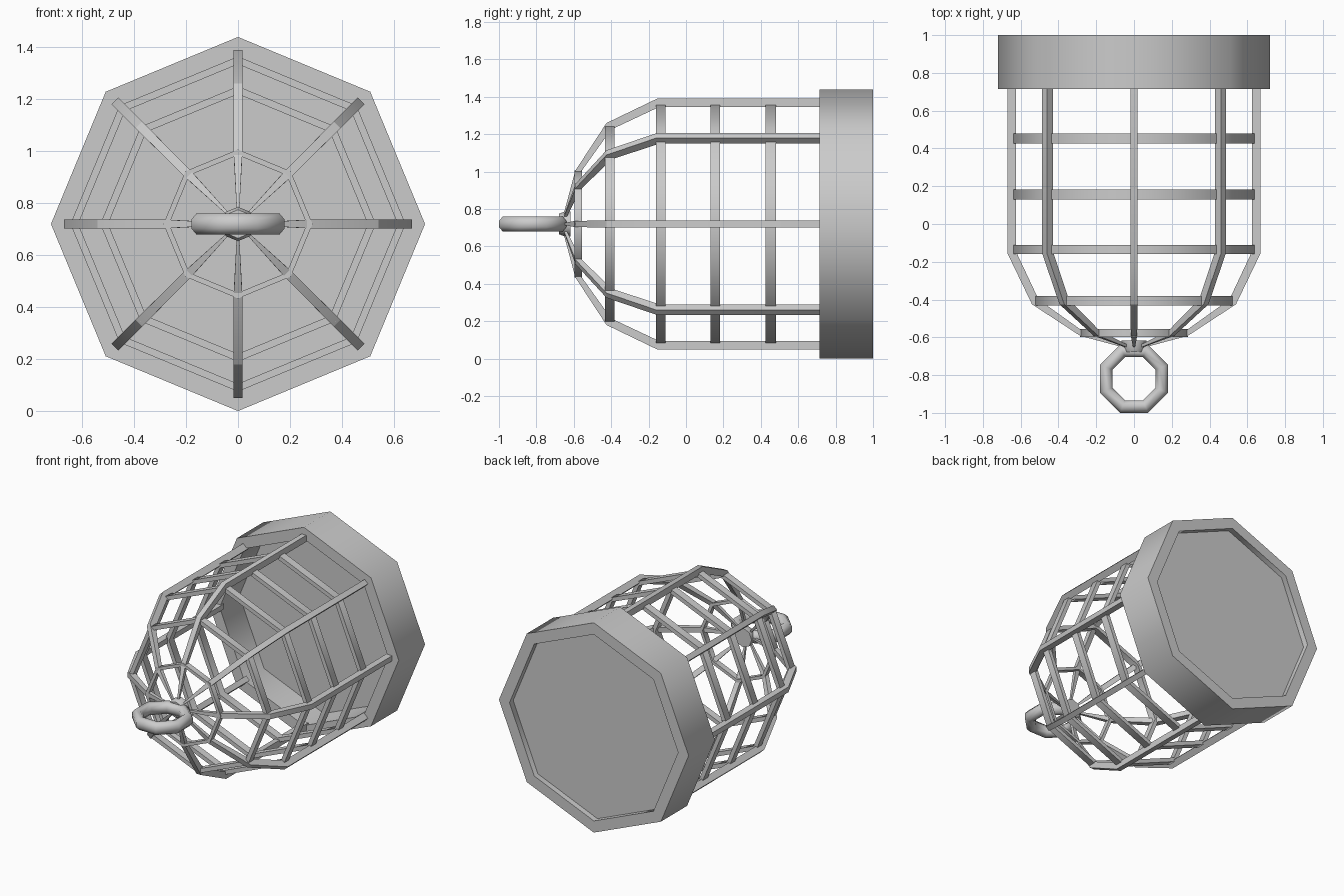
import bpy, bmesh, math
from mathutils import Matrix

if "Cube" in bpy.data.objects:
    bpy.data.objects.remove(bpy.data.objects["Cube"])

CZ = 0.72   # height of the lamp axis, which runs along y
N = 8


def finish(name, bm, smooth_angle=60):
    bmesh.ops.remove_doubles(bm, verts=bm.verts, dist=1e-5)
    bmesh.ops.recalc_face_normals(bm, faces=bm.faces)
    me = bpy.data.meshes.new(name)
    bm.to_mesh(me)
    bm.free()
    me.shade_smooth()
    me.set_sharp_from_angle(angle=math.radians(smooth_angle))
    ob = bpy.data.objects.new(name, me)
    bpy.context.collection.objects.link(ob)
    return ob


def lathe(name, profile, closed):
    """Eight-sided turning of (radius, y) points about the y axis at CZ."""
    bm = bmesh.new()
    rings = []
    for i in range(N):
        a = math.tau * i / N
        rings.append([bm.verts.new((r * math.cos(a), y, CZ + r * math.sin(a)))
                      for r, y in profile])
    steps = len(profile) if closed else len(profile) - 1
    for i in range(N):
        p, q = rings[i], rings[(i + 1) % N]
        for j in range(steps):
            k = (j + 1) % len(profile)
            bm.faces.new((p[j], q[j], q[k], p[k]))
    if not closed:
        bm.faces.new([r[0] for r in rings])
        bm.faces.new([r[-1] for r in rings])
    return finish(name, bm)


# Base collar with a floor recessed from both sides
lathe("base_collar", [(0.64, 0.93), (0.64, 0.715), (0.72, 0.715),
                      (0.72, 1.0), (0.64, 1.0), (0.64, 0.96)], False)

# Horizontal hoops: outer radius, inner radius, y start, y end
for i, (ro, ri, y0, y1) in enumerate([(0.645, 0.615, 0.425, 0.48),
                                      (0.645, 0.615, 0.13, 0.183),
                                      (0.645, 0.615, -0.16, -0.11),
                                      (0.53, 0.50, -0.432, -0.382),
                                      (0.287, 0.265, -0.597, -0.557)]):
    lathe(f"cage_hoop_{i + 1}", [(ro, y0), (ro, y1), (ri, y1), (ri, y0)], True)

# Bent cage bars: outer (r, y), inner (r, y), half width
STATIONS = [(0.67, 0.74, 0.625, 0.74, 0.018),
            (0.67, -0.155, 0.625, -0.145, 0.018),
            (0.54, -0.425, 0.505, -0.40, 0.018),
            (0.285, -0.592, 0.27, -0.568, 0.017),
            (0.05, -0.655, 0.05, -0.64, 0.005)]
for i in range(N):
    bm = bmesh.new()
    loops = []
    for ro, yo, ri, yi, w in STATIONS:
        loops.append([bm.verts.new(c) for c in
                      ((ro, yo, -w), (ro, yo, w), (ri, yi, w), (ri, yi, -w))])
    for p, q in zip(loops, loops[1:]):
        for j in range(4):
            k = (j + 1) % 4
            bm.faces.new((p[j], p[k], q[k], q[j]))
    bm.faces.new(loops[0])
    bm.faces.new(loops[-1])
    bm.transform(Matrix.Translation((0, 0, CZ)) @
                 Matrix.Rotation(math.tau * i / N, 4, 'Y'))
    finish(f"cage_bar_{i + 1}", bm, 30)

# Small cap joining the bars
lathe("end_cap", [(0.066, -0.618), (0.066, -0.65), (0.055, -0.678)], False)

# Hanging ring
bm = bmesh.new()
loops = []
for i in range(N):
    a = math.tau * (i + 0.5) / N
    loop = []
    for j in range(8):
        b = math.tau * (j + 0.5) / 8
        r = 0.1595 + 0.038 * math.cos(b)
        loop.append(bm.verts.new((r * math.cos(a), -0.8195 + r * math.sin(a),
                                  CZ + 0.043 * math.sin(b))))
    loops.append(loop)
for i in range(N):
    p, q = loops[i], loops[(i + 1) % N]
    for j in range(8):
        k = (j + 1) % 8
        bm.faces.new((p[j], q[j], q[k], p[k]))
finish("hanging_ring", bm)
